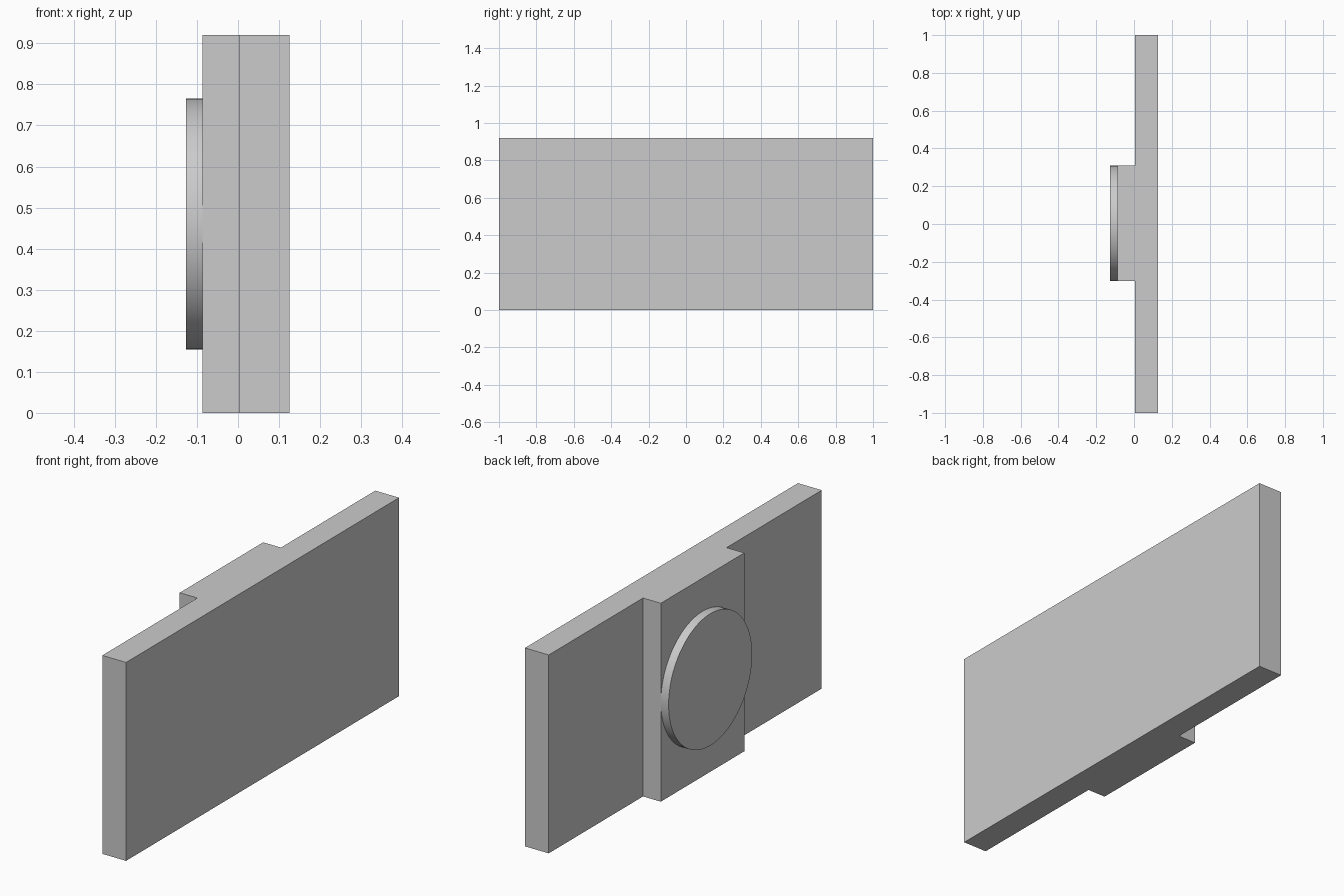
import bpy, bmesh, math
from mathutils import Matrix

cube = bpy.data.objects.get("Cube")
if cube:
    bpy.data.objects.remove(cube, do_unlink=True)

HEIGHT = 0.92
FRONT_X, STEP_X, BLOCK_X, DISC_X = 0.126, 0.004, -0.087, -0.127
RADIUS, CENTRE_Y = 0.306, 0.003

# Plain grey finish
grey = bpy.data.materials.new("plain grey")
grey.use_nodes = True
colour = (0.6, 0.6, 0.6, 1)
grey.diffuse_color = colour
grey.node_tree.nodes["Principled BSDF"].inputs["Base Color"].default_value = colour


def add_object(name, bm):
    bmesh.ops.recalc_face_normals(bm, faces=bm.faces)
    mesh = bpy.data.meshes.new(name)
    bm.to_mesh(mesh)
    bm.free()
    mesh.materials.append(grey)
    obj = bpy.data.objects.new(name, mesh)
    bpy.context.collection.objects.link(obj)
    return obj


# Wide panel and raised centre block, extruded from one T-shaped plan
low, high = CENTRE_Y - RADIUS, CENTRE_Y + RADIUS
plan = [(FRONT_X, -1), (FRONT_X, 1), (STEP_X, 1), (STEP_X, high),
        (BLOCK_X, high), (BLOCK_X, low), (STEP_X, low), (STEP_X, -1)]
bm = bmesh.new()
base = bm.faces.new([bm.verts.new((x, y, 0)) for x, y in plan])
top = bmesh.ops.extrude_face_region(bm, geom=[base])["geom"]
bmesh.ops.translate(bm, vec=(0, 0, HEIGHT),
                    verts=[v for v in top if isinstance(v, bmesh.types.BMVert)])
add_object("stepped_panel", bm)

# Round disc on the block face
bm = bmesh.new()
place = (Matrix.Translation(((DISC_X + BLOCK_X) / 2, CENTRE_Y, HEIGHT / 2))
         @ Matrix.Rotation(math.pi / 2, 4, 'Y'))
bmesh.ops.create_cone(bm, cap_ends=True, segments=64, radius1=RADIUS,
                      radius2=RADIUS, depth=BLOCK_X - DISC_X, matrix=place)
disc = add_object("round_disc", bm)

bpy.ops.object.select_all(action='DESELECT')
disc.select_set(True)
bpy.context.view_layer.objects.active = disc
bpy.ops.object.shade_smooth_by_angle(angle=math.radians(30))
